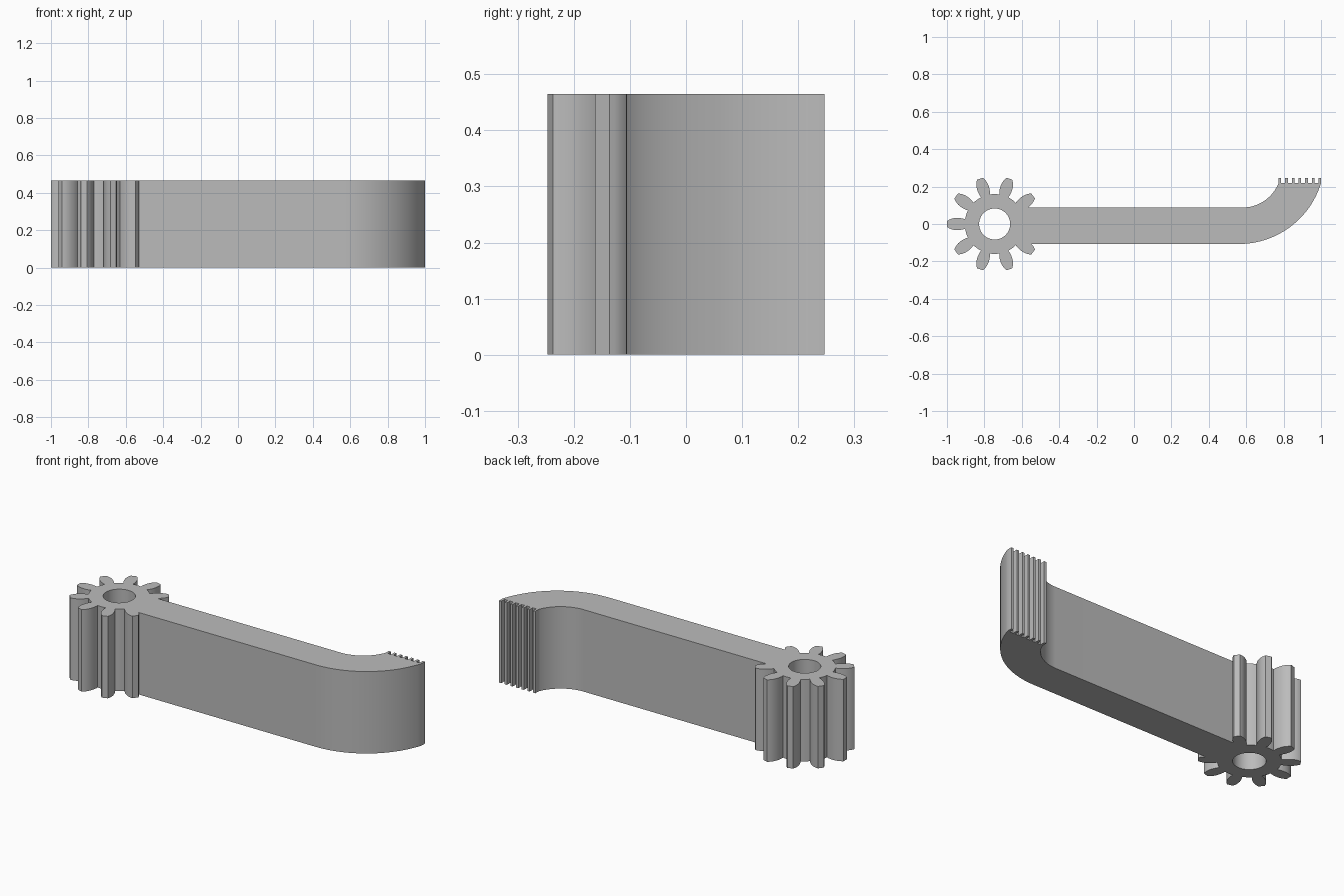
import bpy, bmesh
from math import radians, sin, cos, asin, atan2, hypot, pi

if "Cube" in bpy.data.objects:
    bpy.data.objects.remove(bpy.data.objects["Cube"], do_unlink=True)

HEIGHT = 0.465
GEAR_X, HOLE_R, ROOT_R, TEETH = -0.745, 0.083, 0.16, 10
ARM_TOP, ARM_BOTTOM = 0.088, -0.107
RACK_Y, RACK_TIP, RACK_LEFT, RACK_RIGHT, RACK_TEETH = 0.219, 0.247, 0.773, 1.0, 7

# Gear tooth flank: (radius, half width) from root to tip
FLANK = [(0.16, 0.025), (0.172, 0.029), (0.19, 0.032), (0.207, 0.0325),
         (0.222, 0.031), (0.235, 0.027), (0.246, 0.022), (0.255, 0.016)]


def polar(r, a):
    return (GEAR_X + r * cos(a), r * sin(a))


def bend(x0, y0, x1, y1, steps=24):
    """Arc leaving (x0, y0) along +x and ending at (x1, y1)."""
    dx, dy = x1 - x0, y1 - y0
    r = (dx * dx + dy * dy) / (2 * dy)
    sweep = atan2(dx, r - dy)
    return [(x0 + r * sin(sweep * i / steps), y0 + r - r * cos(sweep * i / steps))
            for i in range(steps + 1)]


def gear_outline():
    """Teeth around the wheel, leaving a gap where the arm joins."""
    pts = []
    pitch = 2 * pi / TEETH
    for k in range(1, TEETH):
        a = k * pitch
        rise = [p for p in FLANK if k > 1 or p[0] > 0.2]
        fall = [p for p in reversed(FLANK) if k < TEETH - 1 or p[0] > 0.23]
        pts += [polar(r, a - asin(w / r)) for r, w in rise]
        pts += [polar(r, a + asin(w / r)) for r, w in fall]
        if k < TEETH - 1:
            pts += [polar(ROOT_R, a + pitch * f) for f in (0.4, 0.5, 0.6)]
    return pts


def rack_outline():
    """Fine square teeth on the end of the bend, right to left."""
    width = 0.014
    step = (RACK_RIGHT - RACK_LEFT - width) / (RACK_TEETH - 1)
    pts = []
    for i in range(RACK_TEETH):
        x = RACK_RIGHT - i * step
        pts += [(x, RACK_Y), (x, RACK_TIP), (x - width, RACK_TIP), (x - width, RACK_Y)]
    return pts


outline = gear_outline()
outline += [(-0.55, ARM_BOTTOM)]
outline += bend(0.56, ARM_BOTTOM, RACK_RIGHT, RACK_Y)[:-1]
outline += rack_outline()
outline += bend(0.58, ARM_TOP, RACK_LEFT, RACK_Y)[-2::-1]
outline += [(-0.565, ARM_TOP)]
hole = [polar(HOLE_R, 2 * pi * i / 48) for i in range(48)]

# Fill the profile around the bore, then raise it
bm = bmesh.new()
edges = []
for loop in (outline, hole):
    vs = [bm.verts.new((x, y, 0)) for x, y in loop]
    edges += [bm.edges.new((vs[i - 1], vs[i])) for i in range(len(vs))]
bmesh.ops.triangle_fill(bm, edges=edges, use_beauty=True)
raised = bmesh.ops.extrude_face_region(bm, geom=bm.faces[:], use_keep_orig=True)
bmesh.ops.translate(bm, vec=(0, 0, HEIGHT),
                    verts=[g for g in raised["geom"] if isinstance(g, bmesh.types.BMVert)])
bmesh.ops.recalc_face_normals(bm, faces=bm.faces[:])
mesh = bpy.data.meshes.new("gear_arm")
bm.to_mesh(mesh)
bm.free()

# Single grey material
grey = bpy.data.materials.new("plain grey")
grey.use_nodes = True
colour = (0.5, 0.5, 0.5, 1)
grey.diffuse_color = colour
grey.node_tree.nodes["Principled BSDF"].inputs["Base Color"].default_value = colour
mesh.materials.append(grey)

arm = bpy.data.objects.new("gear_arm", mesh)
bpy.context.collection.objects.link(arm)
bpy.ops.object.select_all(action="DESELECT")
arm.select_set(True)
bpy.context.view_layer.objects.active = arm
bpy.ops.object.shade_smooth_by_angle(angle=radians(30))
